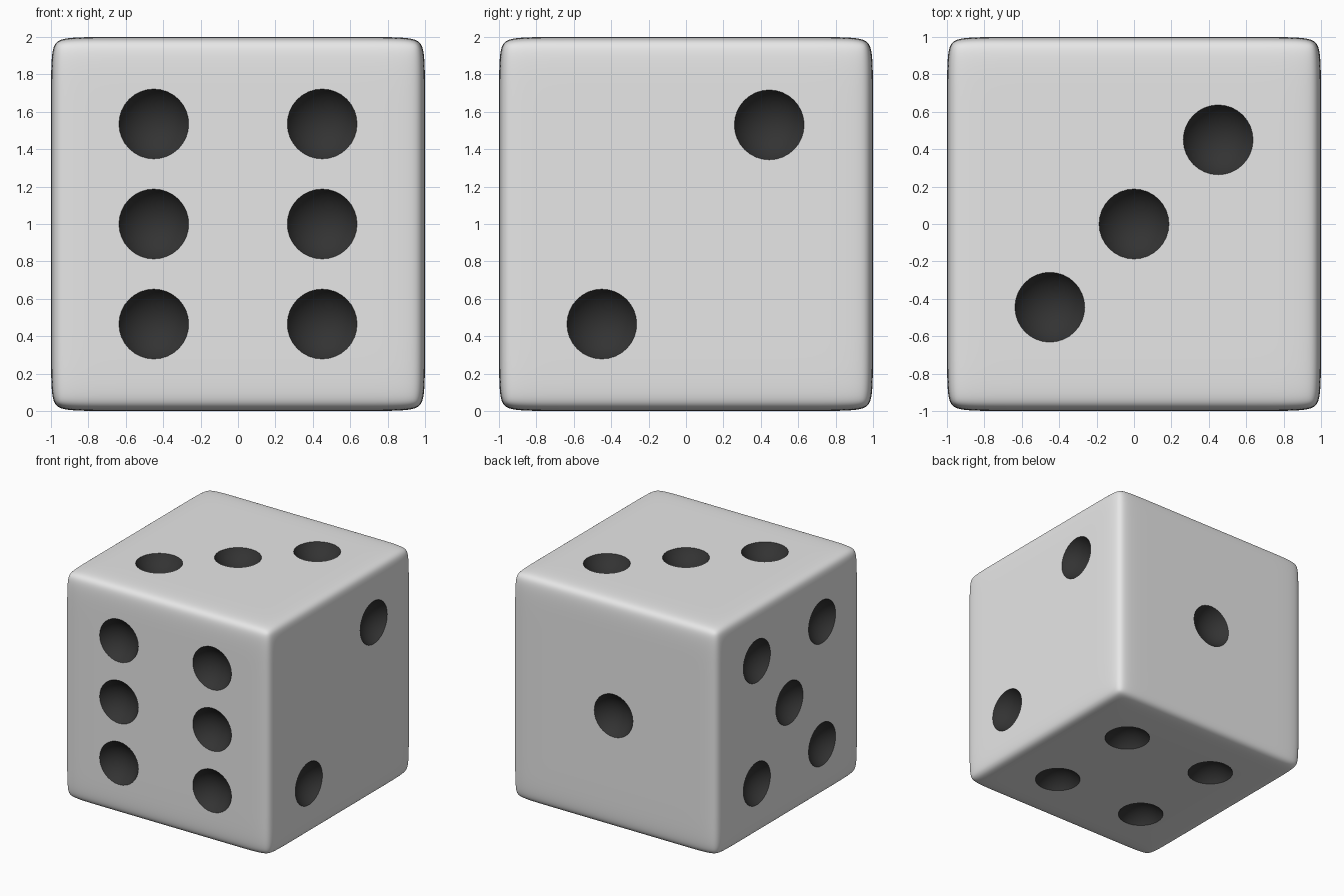
import bpy, bmesh
from mathutils import Vector, Matrix

if "Cube" in bpy.data.objects:
    bpy.data.objects.remove(bpy.data.objects["Cube"])

EDGE = 0.18             # support loop distance from the edges
PIP_R, PIP_D = 0.187, 0.11
SPHERE_R = (PIP_R**2 + PIP_D**2) / (2 * PIP_D)
S = 0.45                # pip spacing


def material(name, rgb):
    m = bpy.data.materials.new(name)
    m.diffuse_color = (*rgb, 1)
    m.use_nodes = True
    m.node_tree.nodes["Principled BSDF"].inputs["Base Color"].default_value = m.diffuse_color
    return m


mats = [material("ivory white", (0.8, 0.8, 0.8)),
        material("pip black", (0.033, 0.033, 0.033))]


def make_object(name, bm):
    me = bpy.data.meshes.new(name)
    bm.to_mesh(me)
    bm.free()
    for m in mats:
        me.materials.append(m)
    ob = bpy.data.objects.new(name, me)
    bpy.context.collection.objects.link(ob)
    return ob


# Die body: cube with support loops, subdivided smooth
bm = bmesh.new()
bmesh.ops.create_cube(bm, size=2)
bmesh.ops.subdivide_edges(bm, edges=bm.edges[:], cuts=2, use_grid_fill=True)
for v in bm.verts:
    for i in range(3):
        if abs(v.co[i]) < 0.9:
            v.co[i] = (1 - EDGE) * (1 if v.co[i] > 0 else -1)
    v.co.z += 1
for f in bm.faces:
    f.smooth = True
die = make_object("die_body", bm)
sub = die.modifiers.new("round", 'SUBSURF')
sub.levels = sub.render_levels = 4

# Pip layouts: (face normal, horizontal axis, vertical axis, points)
X, Y, Z = Vector((1, 0, 0)), Vector((0, 1, 0)), Vector((0, 0, 1))
V = 0.535
four = [(a * S, b * S) for a in (-1, 1) for b in (-1, 1)]
faces = [
    (-Y, X, Z, [(a * S, b * V) for a in (-1, 1) for b in (-1, 0, 1)]),
    (Y, X, Z, [(0, 0)]),
    (X, Y, Z, [(S - 0.005, V - 0.005), (-S, -V)]),
    (-X, Y, Z, [(a * S, b * V) for a in (-1, 1) for b in (-1, 1)] + [(0, 0)]),
    (Z, X, Y, [(S, S), (0, 0), (-S, -S + 0.005)]),
    (-Z, X, Y, four),
]

# Pip cutters: shallow spherical bowls
bm = bmesh.new()
for n, u, w, pts in faces:
    for a, b in pts:
        c = Vector((0, 0, 1)) + n * (1 + SPHERE_R - PIP_D) + u * a + w * b
        rot = Z.rotation_difference(n).to_matrix().to_4x4()
        bmesh.ops.create_uvsphere(bm, u_segments=32, v_segments=24, radius=SPHERE_R,
                                  matrix=Matrix.Translation(c) @ rot)
for f in bm.faces:
    f.material_index = 1
    f.smooth = True
cutter = make_object("pip_cutter", bm)
cutter.hide_render = True

cut = die.modifiers.new("pips", 'BOOLEAN')
cut.operation = 'DIFFERENCE'
cut.solver = 'EXACT'
cut.object = cutter

# Apply the modifiers and drop the cutter
bpy.context.view_layer.update()
dg = bpy.context.evaluated_depsgraph_get()
mesh = bpy.data.meshes.new_from_object(die.evaluated_get(dg))
die.modifiers.clear()
die.data = mesh
bpy.data.objects.remove(cutter)

bpy.ops.object.select_all(action='DESELECT')
die.select_set(True)
bpy.context.view_layer.objects.active = die
bpy.ops.object.shade_smooth_by_angle(angle=0.55)
